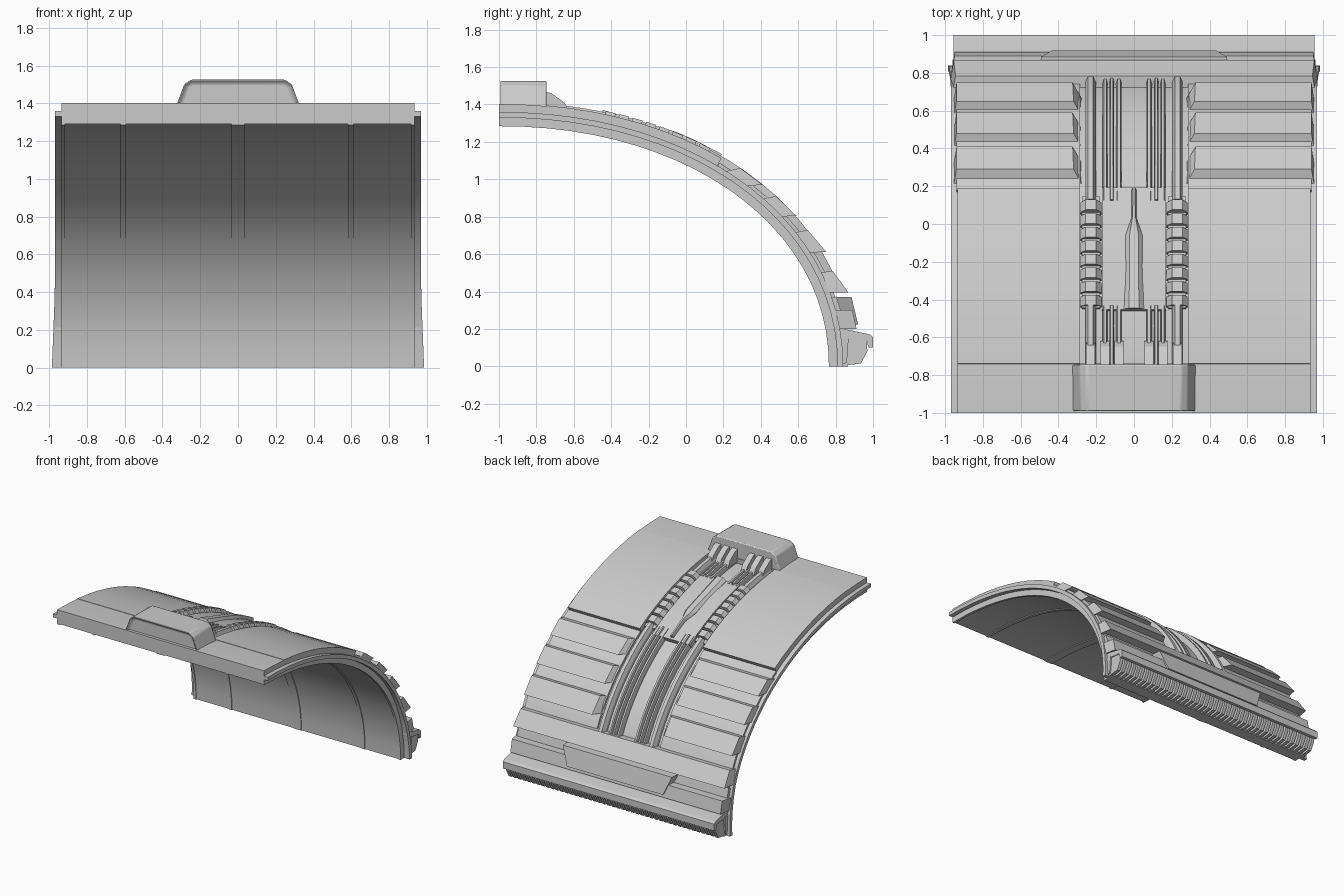
import bpy, bmesh
from math import cos, sin, pi, ceil

if "Cube" in bpy.data.objects:
    bpy.data.objects.remove(bpy.data.objects["Cube"])

A, B, N = 1.77, 1.29, 2.08   # half-arch: superellipse about y=-1, z=0


def arch(t, d):
    """Point on the arch at angle t, pushed out by d."""
    c, s = max(cos(t), 0) ** (2 / N), max(sin(t), 0) ** (2 / N)
    ny, nz = c ** (N - 1) / A, s ** (N - 1) / B
    l = (ny * ny + nz * nz) ** 0.5
    return -1 + A * c + d * ny / l, B * s + d * nz / l


def angle_at(y, d):
    """Angle where the surface at height d reaches y."""
    lo, hi = 0.0, pi / 2
    for _ in range(40):
        m = (lo + hi) / 2
        if arch(m, d)[0] > y:
            lo = m
        else:
            hi = m
    return lo


def loft(name, rings):
    """Closed solid through equal-sized vertex rings."""
    bm = bmesh.new()
    vs = [[bm.verts.new(p) for p in r] for r in rings]
    k = len(vs[0])
    for a, b in zip(vs, vs[1:]):
        for i in range(k):
            j = (i + 1) % k
            bm.faces.new((a[i], a[j], b[j], b[i]))
    bm.faces.new(vs[0])
    bm.faces.new(vs[-1])
    bmesh.ops.recalc_face_normals(bm, faces=bm.faces)
    me = bpy.data.meshes.new(name)
    bm.to_mesh(me)
    bm.free()
    ob = bpy.data.objects.new(name, me)
    bpy.context.collection.objects.link(ob)
    return ob


def sweep(name, section, y0=None, y1=None, dref=0.07, flare=0.0):
    """Sweep an (x, d) section along the arch between two y values."""
    t0 = pi / 2 if y0 is None else angle_at(y0, dref)
    t1 = 0.0 if y1 is None else angle_at(y1, dref)
    n = max(1, ceil((t0 - t1) / 0.07))
    rings = []
    for i in range(n + 1):
        t = t0 + (t1 - t0) * i / n
        r = []
        for x, d in section:
            y, z = arch(t, d)
            f = 1 + flare * max(0, 1 - z / 0.4)
            r.append((x * f, y, z))
        rings.append(r)
    return loft(name, rings)


def rect(x0, x1, d0, d1):
    return [(x0, d0), (x1, d0), (x1, d1), (x0, d1)]


def bar(x, w, d0, d1):
    """Chamfered bar section."""
    m = (d0 + d1) / 2
    return [(x - w, d0), (x + w, d0), (x + w, m), (x + w * .5, d1), (x - w * .5, d1), (x - w, m)]


def prism(name, poly, xa, xb):
    """Extrude a (y, z) polygon along x; xa, xb are numbers or per-point lists."""
    k = len(poly)
    xa = xa if isinstance(xa, list) else [xa] * k
    xb = xb if isinstance(xb, list) else [xb] * k
    return loft(name, [[(x, y, z) for x, (y, z) in zip(xs, poly)] for xs in (xa, xb)])


# Shell layers
sweep("inner_shell", rect(-.935, .935, 0, .045))
sweep("outer_shell", rect(-.97, .97, .04, .07), flare=.016)
for i, (x, w) in enumerate([(0, .035), (.597, .014), (-.607, .014), (.925, .01), (-.925, .01)]):
    sweep(f"inner_seam_{i}", rect(x - w, x + w, -.006, .01))

# Top panels around the central channel
sweep("top_panel_front", rect(-.935, .935, .06, .112), None, -.74, .11)
for s, side in ((1, "right"), (-1, "left")):
    sweep("top_panel_" + side, rect(s * .285, s * .935, .06, .115), -.74, .19, .115)
    sweep("rib_bed_" + side, rect(s * .285, s * .94, .06, .088), .17, .80)

    # Stepped ribs with slanted inner ends
    for i, (ys, zs, yt, zt) in enumerate([(.29, 1.06, .41, .97), (.48, .91, .59, .805), (.65, .73, .75, .612)]):
        poly = [(ys - .09, zs - .02), (ys, zs), (yt, zt), (yt - .1, zt - .005)]
        prism(f"rib_{side}_{i}", poly, [s * .27, s * .32, s * .325, s * .27],
              [s * .955, s * .94, s * .94, s * .955])

    # Segmented armour rows
    for i in range(8):
        y = -.435 + i * .071
        sweep(f"segment_{side}_{i}", bar(s * .228, .056, .065, .132), y, y + .052, .1)
    sweep("segment_core_" + side, rect(s * .18, s * .275, .06, .1), -.45, .13)

    # Pipes and their connectors
    for i, (x, w, h) in enumerate([(.23, .028, .125), (.153, .013, .112), (.118, .013, .118), (.08, .015, .112)]):
        sweep(f"pipe_front_{side}_{i}", bar(s * x, w, .065, h), -.76, -.44)
        sweep(f"pipe_rear_{side}_{i}", bar(s * x, w, .065, h), .12, .79, .1)
        if i != 2:
            prism(f"connector_{side}_{i}", [(-.76, 1.36), (-.76, 1.47), (-.72, 1.46), (-.65, 1.41), (-.62, 1.36)],
                  s * x - .024, s * x + .024)

# Centre plate and spine
sweep("centre_plate", rect(-.17, .17, .06, .108), -.455, .19, .1)
t = [angle_at(y, .11) for y in (-.45, -.06, .03, .18)]
spine = []
for a, w in zip(t, (.052, .045, .014, .012)):
    spine.append([(x, *arch(a, d)) for x, d in bar(0, w, .09, .135)])
loft("centre_spine", spine)

# Front housing with recessed face
h = [(-.33, 1.38), (-.315, 1.42), (-.285, 1.5), (-.25, 1.525)]
h = h + [(-x, z) for x, z in reversed(h)]
box = loft("front_housing", [[(x, y, z) for x, z in h] for y in (-.995, -.745)])
bm = bmesh.new()
bm.from_mesh(box.data)
face = min(bm.faces, key=lambda f: f.calc_center_median().y)
bmesh.ops.inset_region(bm, faces=[face], thickness=.022)
bmesh.ops.translate(bm, verts=face.verts, vec=(0, .02, 0))
bm.to_mesh(box.data)
bm.free()
bev = box.modifiers.new("bevel", "BEVEL")
bev.width, bev.segments, bev.limit_method = .008, 2, "ANGLE"

# Full-width lower ribs and trapezoid plate
prism("lower_rib", [(.70, .50), (.785, .51), (.868, .395), (.77, .395)], [-.96, -.945, -.955, -.97], [.96, .945, .955, .97])
sweep("lower_bed", rect(-.95, .95, .06, .095), .8, .87, .09)
prism("bottom_rib", [(.79, .30), (.89, .30), (.912, .2), (.79, .2)], [-.97, -.95, -.95, -.97], [.97, .95, .95, .97])
tr = [(-.5, .37), (.5, .37), (.44, .225), (-.44, .225)]
loft("trapezoid_plate", [[(x, .8, z) for x, z in tr],
                         [(x * .985, .885 + (.37 - z) * .24, z) for x, z in tr]])

# Toothed bottom rail
prism("bottom_rail", [(.81, .2), (.87, .195), (.985, .17), (1.0, .155), (1.0, .1), (.975, .1), (.965, .14), (.82, .155)], -.955, .955)
prism("rail_back", [(.81, .0), (.86, .02), (.87, .16), (.81, .16)], -.96, .96)
for i in range(45):
    x = -.935 + i * 1.87 / 44
    prism(f"tooth_{i}", [(.85, .155), (.965, .15), (.97, .08), (.935, .015), (.85, .005)], x - .013, x + .013)

bpy.ops.object.select_all(action="SELECT")
bpy.context.view_layer.objects.active = box
bpy.ops.object.shade_smooth_by_angle(angle=.4)
